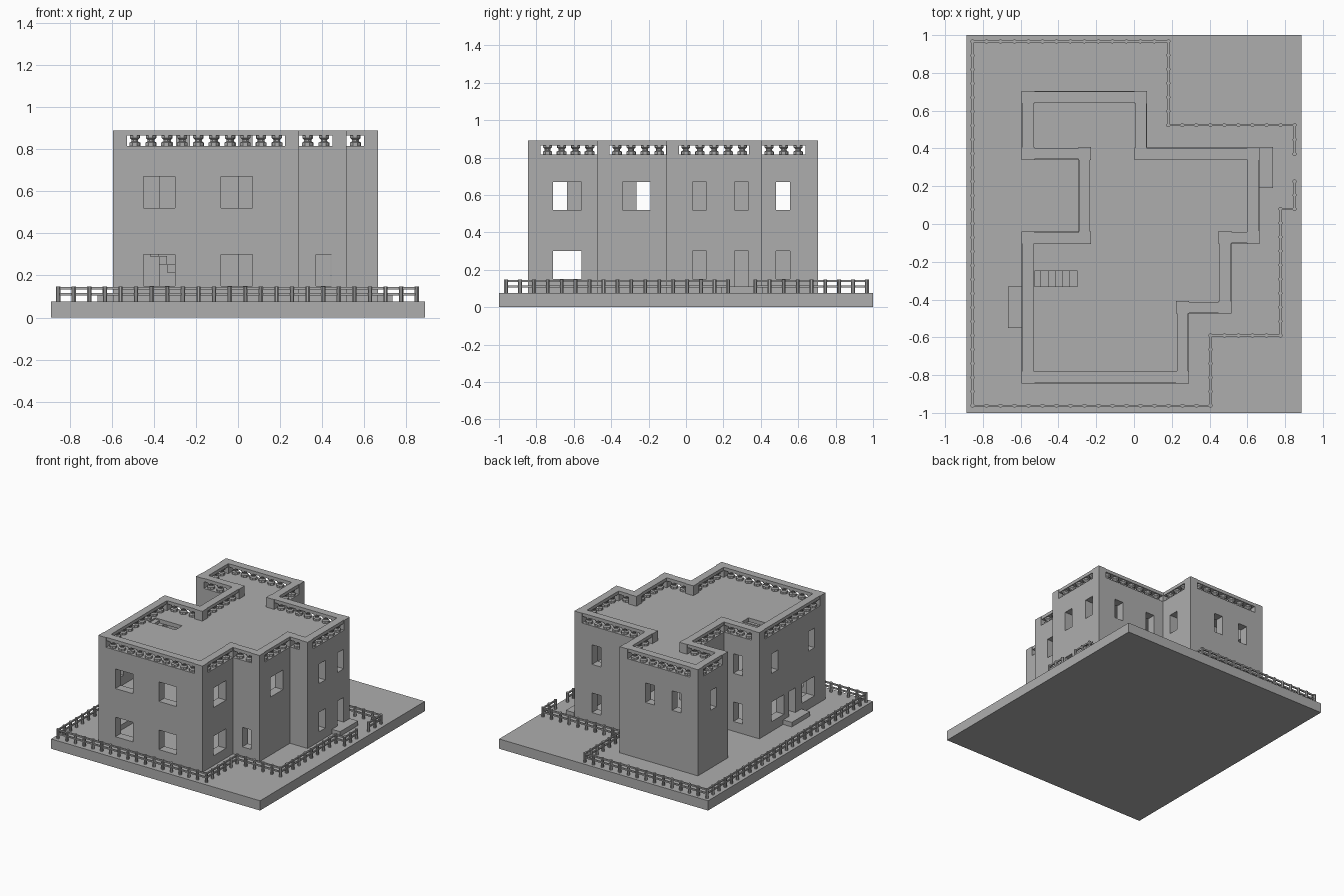
import bpy, bmesh, math
from mathutils import Vector

cube = bpy.data.objects.get("Cube")
if cube:
    bpy.data.objects.remove(cube, do_unlink=True)

grey = bpy.data.materials.new("plaster_grey")
grey.use_nodes = True
grey.diffuse_color = (0.42, 0.42, 0.42, 1)
grey.node_tree.nodes["Principled BSDF"].inputs["Base Color"].default_value = (0.42, 0.42, 0.42, 1)

GROUND, FLOOR, ROOF, TOP = 0.075, 0.11, 0.815, 0.89
WALL = 0.067


def finish(name, bm):
    bmesh.ops.recalc_face_normals(bm, faces=bm.faces)
    mesh = bpy.data.meshes.new(name)
    bm.to_mesh(mesh)
    bm.free()
    mesh.materials.append(grey)
    ob = bpy.data.objects.new(name, mesh)
    bpy.context.collection.objects.link(ob)
    return ob


def add_box(bm, x0, x1, y0, y1, z0, z1):
    vs = bmesh.ops.create_cube(bm, size=1)["verts"]
    for v in vs:
        v.co = Vector(((x0 + x1) / 2 + v.co.x * (x1 - x0),
                       (y0 + y1) / 2 + v.co.y * (y1 - y0),
                       (z0 + z1) / 2 + v.co.z * (z1 - z0)))


def add_bar(bm, a, b, half, z0, z1):
    """Box of given half width along an axis-aligned segment."""
    along_x = abs(a.x - b.x) > abs(a.y - b.y)
    hx, hy = (0, half) if along_x else (half, 0)
    add_box(bm, min(a.x, b.x) - hx, max(a.x, b.x) + hx,
            min(a.y, b.y) - hy, max(a.y, b.y) + hy, z0, z1)


def add_turned(bm, p, z, profile, sides=8):
    """Turned post from (radius, height) pairs."""
    rings = [[bm.verts.new((p.x + r * math.cos(2 * math.pi * (i + 0.5) / sides),
                            p.y + r * math.sin(2 * math.pi * (i + 0.5) / sides), z + h))
              for i in range(sides)] for r, h in profile]
    for lo, hi in zip(rings, rings[1:]):
        for i in range(sides):
            j = (i + 1) % sides
            bm.faces.new((lo[i], lo[j], hi[j], hi[i]))
    bm.faces.new(rings[0])
    bm.faces.new(rings[-1])


def add_prism(bm, pts, z0, z1):
    lo = [bm.verts.new((p.x, p.y, z0)) for p in pts]
    hi = [bm.verts.new((p.x, p.y, z1)) for p in pts]
    bm.faces.new(lo)
    bm.faces.new(hi)
    for i in range(len(pts)):
        j = (i + 1) % len(pts)
        bm.faces.new((lo[i], lo[j], hi[j], hi[i]))


def cut(ob, boxes):
    bm = bmesh.new()
    for b in boxes:
        add_box(bm, *b)
    cutter = finish("cutter", bm)
    cutter.hide_render = True
    mod = ob.modifiers.new("openings", "BOOLEAN")
    mod.operation, mod.solver, mod.object = "DIFFERENCE", "EXACT", cutter
    dg = bpy.context.evaluated_depsgraph_get()
    mesh = bpy.data.meshes.new_from_object(ob.evaluated_get(dg))
    ob.modifiers.clear()
    ob.data = mesh
    bpy.data.objects.remove(cutter, do_unlink=True)


# Building outline, counter-clockwise
outline = [Vector(p) for p in (
    (-0.595, -0.845), (0.29, -0.845), (0.29, -0.475), (0.515, -0.475), (0.515, -0.105),
    (0.665, -0.105), (0.665, 0.405), (0.07, 0.405), (0.07, 0.705), (-0.595, 0.705),
    (-0.595, 0.34), (-0.295, 0.34), (-0.295, -0.04), (-0.595, -0.04))]
N = len(outline)
dirs = [(outline[(i + 1) % N] - outline[i]).normalized() for i in range(N)]
inward = [Vector((-d.y, d.x)) for d in dirs]
inner = [outline[i] + WALL * (inward[i] + inward[i - 1]) for i in range(N)]

# Ground slab
bm = bmesh.new()
add_box(bm, -0.888, 0.888, -1, 1, 0, GROUND)
finish("ground_slab", bm)

# Walls as a hollow shell
bm = bmesh.new()
loops = [[bm.verts.new((p.x, p.y, z)) for p in pts]
         for pts, z in ((outline, GROUND), (outline, ROOF), (inner, ROOF), (inner, GROUND))]
for k in range(4):
    a, b = loops[k], loops[(k + 1) % 4]
    for i in range(N):
        j = (i + 1) % N
        bm.faces.new((a[i], a[j], b[j], b[i]))
walls = finish("walls", bm)

# Window and door openings: wall axis, wall position, start, width, levels
LOW, HIGH, DOOR = (0.15, 0.30), (0.52, 0.67), (FLOOR, 0.30)
WIDE, SLIM = 0.15, 0.075
openings = [
    ("y", -0.845, -0.45, WIDE, (LOW, HIGH)), ("y", -0.845, -0.08, WIDE, (LOW, HIGH)),
    ("x", 0.29, -0.71, WIDE, (LOW, HIGH)), ("y", -0.475, 0.37, SLIM, (LOW,)),
    ("x", 0.515, -0.34, WIDE, (HIGH,)), ("x", 0.665, 0.035, SLIM, (LOW, HIGH)),
    ("x", 0.665, 0.258, SLIM, (DOOR, HIGH)), ("y", 0.405, 0.44, SLIM, (LOW, HIGH)),
    ("y", 0.405, 0.155, SLIM, (LOW, HIGH)), ("x", 0.07, 0.48, SLIM, (LOW, HIGH)),
    ("y", 0.705, -0.225, SLIM, (HIGH,)), ("y", 0.705, -0.45, SLIM, (HIGH,)),
    ("x", -0.595, 0.48, SLIM, (HIGH,)), ("y", -0.04, -0.45, SLIM, (LOW, HIGH)),
    ("x", -0.595, -0.71, WIDE, (LOW,)), ("x", -0.595, -0.71, SLIM, (HIGH,)),
    ("x", -0.595, -0.265, SLIM, (HIGH,)), ("x", -0.595, -0.34, WIDE, (LOW,)),
    ("x", -0.595, -0.478, SLIM, (DOOR,))]
boxes = []
for axis, pos, start, width, levels in openings:
    across, along = (pos - 0.08, pos + 0.08), (start, start + width)
    for z in levels:
        boxes.append((*across, *along, *z) if axis == "x" else (*along, *across, *z))
cut(walls, boxes)

# Floors and roof, the upper two with a stair well
SX0, SX1, SY0, SY1 = -0.53, -0.30, -0.33, -0.25
for name, z0, z1 in (("ground_floor", GROUND, FLOOR), ("upper_floor", 0.43, 0.45),
                     ("roof", 0.785, ROOF)):
    bm = bmesh.new()
    add_prism(bm, inner, z0, z1)
    slab = finish(name, bm)
    if name != "ground_floor":
        cut(slab, [(SX0, SX1, SY0, SY1, z0 - 0.1, z1 + 0.1)])

# Stair flights descending toward +x
for name, top, rise in (("lower_stairs", 0.44, 0.037), ("upper_stairs", 0.805, 0.02)):
    bm = bmesh.new()
    run = (SX1 - SX0) / 6
    for i in range(6):
        z = top - i * rise
        add_box(bm, SX0 + i * run, SX0 + (i + 1) * run, SY0, SY1, z - rise - 0.005, z)
    finish(name, bm)

# Parapet: corner posts, top rails and balusters
posts, rails, balusters = bmesh.new(), bmesh.new(), bmesh.new()
baluster = [(0.027, 0), (0.027, 0.016), (0.016, 0.022), (0.016, 0.03), (0.025, 0.038), (0.025, 0.05)]
for i in range(N):
    j = (i + 1) % N
    a, b = outline[i], outline[j]
    c = inner[i]
    add_box(posts, min(a.x, c.x), max(a.x, c.x), min(a.y, c.y), max(a.y, c.y), ROOF, TOP)
    # the span between the two posts, on the wall centre line
    start = max(0, (c - a).dot(dirs[i]))
    end = (b - a).length + min(0, (inner[j] - b).dot(dirs[i]))
    mid = a + inward[i] * WALL / 2
    add_bar(rails, mid + dirs[i] * start, mid + dirs[i] * end, WALL / 2 - 0.004, 0.865, TOP)
    n = max(1, round((end - start) / 0.0735))
    for k in range(n):
        p = mid + dirs[i] * (start + (end - start) * (k + 0.5) / n)
        add_turned(balusters, p, ROOF, baluster)
finish("parapet_posts", posts)
finish("parapet_rails", rails)
finish("parapet_balusters", balusters)

# Door steps
bm = bmesh.new()
add_box(bm, 0.665, 0.735, 0.19, 0.408, GROUND, FLOOR)
finish("right_door_step", bm)
bm = bmesh.new()
add_box(bm, -0.668, -0.595, -0.55, -0.33, GROUND, FLOOR)
finish("left_door_step", bm)

# Garden fence, open at the gate
path = [Vector(p) for p in (
    (0.85, 0.37), (0.85, 0.523), (0.182, 0.523), (0.182, 0.967), (-0.855, 0.967),
    (-0.855, -0.962), (0.405, -0.962), (0.405, -0.59), (0.775, -0.59), (0.775, 0.08),
    (0.85, 0.08), (0.85, 0.225))]
fence_posts, fence_rails = bmesh.new(), bmesh.new()
fence_post = [(0.011, 0), (0.011, 0.073)]
add_turned(fence_posts, path[0], GROUND, fence_post)
for a, b in zip(path, path[1:]):
    n = max(1, round((b - a).length / 0.0745))
    for k in range(1, n + 1):
        add_turned(fence_posts, a.lerp(b, k / n), GROUND, fence_post)
    for z in (0.105, 0.134):
        add_bar(fence_rails, a, b, 0.005, z, z + 0.011)
finish("fence_posts", fence_posts)
finish("fence_rails", fence_rails)
